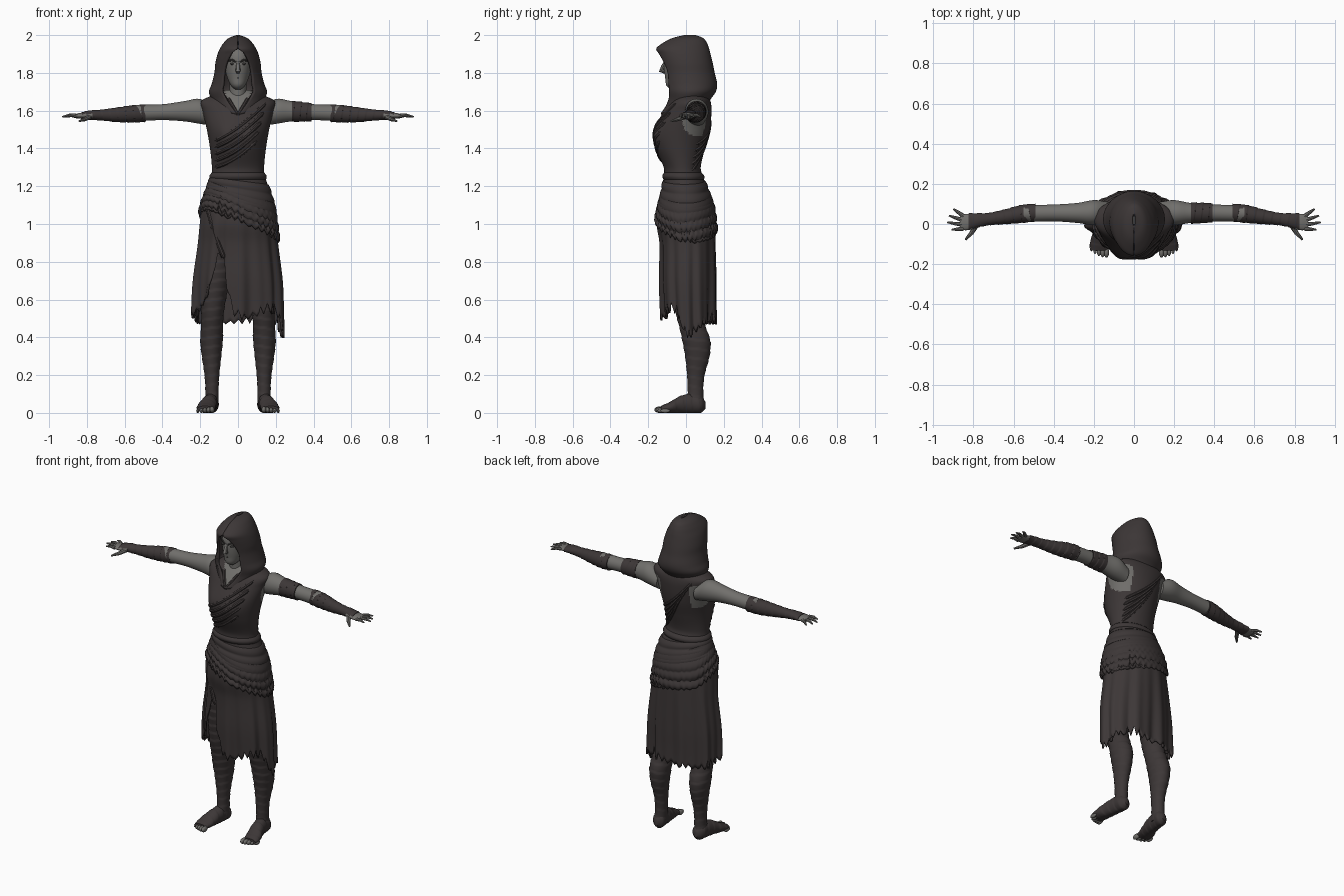
import bpy, bmesh, math, random
from math import sin, cos, pi, tau, radians
from mathutils import Vector, Matrix

random.seed(4)
old = bpy.data.objects.get("Cube")
if old:
    bpy.data.objects.remove(old, do_unlink=True)


def material(name, rgb):
    mat = bpy.data.materials.new(name)
    mat.use_nodes = True
    mat.diffuse_color = (*rgb, 1)
    mat.node_tree.nodes["Principled BSDF"].inputs["Base Color"].default_value = (*rgb, 1)
    return mat


CLOTH = material("dark cloth", (.046, .038, .038))
SKIN = material("grey skin", (.165, .16, .15))
SHADOW = material("eye shadow", (.05, .047, .045))
parts = []


def finish(name, bm, mats, rule=None, closed=True):
    """Turn a bmesh into a named object, painting faces by a rule."""
    if closed:
        bmesh.ops.recalc_face_normals(bm, faces=bm.faces)
    mesh = bpy.data.meshes.new(name)
    if rule:
        for face in bm.faces:
            face.material_index = int(rule(face.calc_center_median()))
    bm.to_mesh(mesh)
    bm.free()
    for mat in mats:
        mesh.materials.append(mat)
    obj = bpy.data.objects.new(name, mesh)
    bpy.context.collection.objects.link(obj)
    parts.append(obj)
    return obj


def curve(keys, t):
    """Smooth interpolation of rows sorted by their first value."""
    t = min(max(t, keys[0][0]), keys[-1][0])
    i = next(k for k in range(len(keys) - 1) if t <= keys[k + 1][0])
    h = keys[i + 1][0] - keys[i][0]
    u = (t - keys[i][0]) / h

    def slope(k, c):
        a, b = keys[max(k - 1, 0)], keys[min(k + 1, len(keys) - 1)]
        return (b[c] - a[c]) / (b[0] - a[0])
    return [(2*u**3 - 3*u*u + 1) * keys[i][c] + (3*u*u - 2*u**3) * keys[i + 1][c]
            + h * ((u**3 - 2*u*u + u) * slope(i, c) + (u**3 - u*u) * slope(i + 1, c))
            for c in range(1, len(keys[0]))]


def grid(name, rows, mats, wrap=True, cap=True, thick=0, rule=None):
    bm = bmesh.new()
    vs = [[bm.verts.new(p) for p in row] for row in rows]
    n = len(rows[0])
    for lo, hi in zip(vs, vs[1:]):
        for j in range(n if wrap else n - 1):
            k = (j + 1) % n
            bm.faces.new((lo[j], lo[k], hi[k], hi[j]))
    if cap:
        bm.faces.new(vs[0][::-1])
        bm.faces.new(vs[-1])
    obj = finish(name, bm, mats, rule, cap)
    if thick:
        mod = obj.modifiers.new("thickness", "SOLIDIFY")
        mod.thickness, mod.offset = thick, -1
    return obj


def loft(name, keys, axis, mat, side=1, n=24, seg=32, wraps=0, amp=.06):
    """Elliptical tube along an axis; wraps adds spiral bandage ridges."""
    rows = []
    for i in range(n + 1):
        t = keys[0][0] + (keys[-1][0] - keys[0][0]) * i / n
        ca, cb, ra, rb = curve(keys, t)
        row = []
        for j in range(seg):
            q = tau * j / seg
            g = 1 + amp * ((t * wraps + j / seg) % 1) if wraps else 1
            a, b = ca + ra * g * sin(q), cb - rb * g * cos(q)
            x, y, z = {"x": (t, a, b), "y": (a, t, b), "z": (a, b, t)}[axis]
            row.append((x * side, y, max(z, 0)))
        rows.append(row)
    return grid(name, rows, [mat])


def ball(name, at, size, mat):
    bm = bmesh.new()
    bmesh.ops.create_uvsphere(bm, u_segments=20, v_segments=12, radius=1,
                              matrix=Matrix.Translation(at) @ Matrix.Diagonal((*size, 1)))
    return finish(name, bm, [mat])


def tube(name, points, radii, mat):
    data = bpy.data.curves.new(name, "CURVE")
    data.dimensions, data.bevel_depth, data.bevel_resolution = "3D", 1, 2
    data.use_fill_caps = True
    line = data.splines.new("POLY")
    line.points.add(len(points) - 1)
    for i, (dot, p) in enumerate(zip(line.points, points)):
        dot.co = (*p, 1)
        dot.radius = radii[min(i, len(radii) - 1)]
    data.materials.append(mat)
    obj = bpy.data.objects.new(name, data)
    bpy.context.collection.objects.link(obj)
    bpy.ops.object.select_all(action="DESELECT")
    bpy.context.view_layer.objects.active = obj
    obj.select_set(True)
    bpy.ops.object.convert(target="MESH")
    parts.append(bpy.context.view_layer.objects.active)


# Body profile: height, centre y, half width, half depth
BODY = [(.38, .02, .24, .14), (.55, .015, .238, .143), (.7, .012, .233, .148), (.9, .01, .21, .147),
        (1, 0, .202, .153), (1.1, 0, .19, .142), (1.2, -.007, .16, .115), (1.26, -.015, .141, .101),
        (1.3, -.02, .138, .098), (1.4, -.03, .148, .13), (1.5, -.02, .165, .146),
        (1.6, .01, .188, .125), (1.65, .025, .195, .105), (1.68, .03, .14, .085), (1.71, .03, .07, .06)]


def body_point(q, z, off=0):
    cy, rx, ry = curve(BODY, z)
    x = (rx + off) * sin(q)
    bust = .013 * math.exp(-((abs(x) - .075) / .045)**2 - ((z - 1.47) / .06)**2) if cos(q) > 0 else 0
    return Vector((x, cy - (ry + off) * cos(q) - bust, z))


def sheet(name, top, bottom, off, thick, n=28, seg=216):
    rows = []
    for i in range(n + 1):
        row = []
        for j in range(seg):
            q = tau * j / seg - pi
            lo, hi = bottom(q, j), top(q)
            row.append(body_point(q, lo + (hi - lo) * i / n, off(q, i / n)))
        rows.append(row)
    return grid(name, rows, [CLOTH], cap=False, thick=thick)


# Tunic: bare V at the neck and bare skin around the armholes
def bare(p):
    neck = p.y < 0 and abs(p.x) < (p.z - 1.575) * .6
    arm = abs(p.x) > .1 and ((p.y - .06) / .08)**2 + ((p.z - 1.55) / .085)**2 < 1
    return neck or arm


grid("tunic", [[body_point(tau * j / 120, 1.1 + .61 * i / 70) for j in range(120)] for i in range(71)],
     [CLOTH, SKIN], rule=bare)


# Wrapped folds across chest and back
def fold(name, a, b, r, back=False, sag=.02):
    pts = []
    for i in range(21):
        u = i / 20
        x, z = a[0] + (b[0] - a[0]) * u, a[1] + (b[1] - a[1]) * u - sag * sin(pi * u)
        q = math.asin(max(-1, min(1, x / curve(BODY, z)[1])))
        pts.append(body_point(pi - q if back else q, z, -r * .45))
    tube(name, pts, [r * .5] + [r] * 19 + [r * .5], CLOTH)


for k in range(5):
    fold(f"chest_fold_{k}", (.15 - .012 * k, 1.64 - .05 * k), (-.125, 1.44 - .035 * k), .011)
    fold(f"back_fold_{k}", (-.12 + .02 * k, 1.64 - .03 * k), (.12, 1.42 - .035 * k), .01, True)
for s in (-1, 1):
    fold(f"neck_edge_{s}", (s * .055, 1.665), (0, 1.575), .011, sag=0)
fold("skirt_flap_edge", (-.17, 1.1), (-.075, .82), .012)

# Ragged skirt with folds and a front slit, angle in degrees from the front
teeth = [random.uniform(.01, .07) for _ in range(36)]
HEM = [(-180, .47), (-120, .47), (-85, .5), (-57, .56), (-39, .66), (-25, .82), (-17, .7), (-10, .56),
       (0, .49), (45, .53), (65, .5), (84, .4), (95, .4), (110, .44), (130, .47), (180, .47)]


def ragged(keys, scale):
    return lambda q, j: curve(keys, math.degrees(q))[0] + scale * teeth[j // 6 % 36] * abs(j % 6 / 3 - 1)


sheet("skirt", lambda q: 1.12, ragged(HEM, 1),
      lambda q, v: (1 - v) * (.009 * cos(9 * q) + .005 * sin(17 * q)), .012)

# Draped hip sash, lower on the left, and the belt
DRAPE = [(-180, .95), (-135, .98), (-90, 1.05), (-50, 1.08), (0, 1.01), (60, .92), (90, .9), (135, .92), (180, .95)]
sheet("hip_sash", lambda q: 1.17 - .06 * sin(q), ragged(DRAPE, .4),
      lambda q, v: .006 + .01 * abs(sin(4 * pi * v + .5 * sin(2 * q))) * (1.15 - v), .015, n=48)
sheet("upper_sash", lambda q: 1.23 - .02 * sin(q), lambda q, j: 1.1 - .05 * sin(q),
      lambda q, v: .003 + .006 * abs(sin(3 * pi * v)), .01)
sheet("belt", lambda q: 1.272, lambda q, j: 1.235, lambda q, v: .009 * sin(pi * v), .008, n=8)

# Hood: height, half width, front y, back y, half opening
HOOD = [(1.585, .07, -.135, .09, .008), (1.62, .115, -.115, .11, .034), (1.66, .14, -.105, .13, .062),
        (1.7, .154, -.11, .158, .083), (1.74, .14, -.118, .165, .08), (1.8, .125, -.125, .152, .075),
        (1.85, .12, -.135, .142, .062), (1.9, .108, -.15, .13, .035), (1.93, .095, -.157, .122, .004),
        (1.96, .075, -.12, .11, .002), (1.985, .048, -.07, .09, .001), (2, .008, -.01, .05, .0005)]
rows = []
for i in range(61):
    z = 1.585 + .415 * (1 - (1 - i / 60)**1.5)
    rx, front, back, gap = curve(HOOD, z)
    start = math.asin(max(0, min(.95, gap / rx)))
    angles = [start + (tau - 2 * start) * j / 64 for j in range(65)]
    rows.append([(rx * sin(q), (front + back) / 2 - (back - front) / 2 * cos(q), z) for q in angles])
grid("hood", rows, [CLOTH], wrap=False, cap=False, thick=.014)

# Head and face
loft("neck", [(1.58, 0, .0, .06, .06), (1.66, 0, -.005, .047, .05), (1.78, 0, -.01, .045, .05)], "z", SKIN)
loft("head", [(1.712, 0, -.06, .014, .02), (1.73, 0, -.058, .035, .045), (1.77, 0, -.042, .055, .067),
              (1.81, 0, -.027, .067, .088), (1.85, 0, -.022, .071, .095), (1.9, 0, -.02, .066, .09),
              (1.94, 0, -.01, .045, .065), (1.955, 0, -.01, .01, .02)], "z", SKIN)
tube("nose", [(0, -.108, 1.86), (0, -.122, 1.835), (0, -.13, 1.812), (0, -.108, 1.803)], [.007, .01, .014, .009], SKIN)
tube("mouth", [(-.023, -.094, 1.77), (0, -.107, 1.773), (.023, -.094, 1.77)], [.003, .005, .003], SHADOW)
for s in (-1, 1):
    ball(f"eye_{s}", (s * .028, -.106, 1.848), (.014, .007, .006), SHADOW)
    tube(f"brow_{s}", [(s * .01, -.113, 1.858), (s * .03, -.108, 1.868), (s * .052, -.088, 1.866)], [.006], SHADOW)

# Limbs, mirrored
ARM = [(.13, .06, 1.57, .05, .05), (.2, .057, 1.596, .062, .066), (.28, .055, 1.597, .05, .054),
       (.4, .055, 1.592, .042, .042), (.55, .052, 1.587, .042, .044)]
BRACER = [(.49, .057, 1.587, .043, .045), (.56, .05, 1.583, .043, .044), (.65, .035, 1.578, .035, .036),
          (.72, .025, 1.577, .03, .028), (.78, .018, 1.577, .034, .024), (.825, .012, 1.574, .04, .018)]
HAND = [(.77, .015, 1.575, .032, .02), (.83, .01, 1.573, .041, .016), (.867, .008, 1.571, .037, .01)]
FINGERS = [(.04, .9, .075), (.018, .922, .042), (-.004, .93, .008), (-.024, .908, -.028)]
LEG = [(.03, .14, .05, .036, .045), (.12, .138, .05, .034, .04), (.2, .138, .052, .038, .045),
       (.3, .14, .06, .05, .063), (.38, .14, .055, .058, .072), (.45, .138, .036, .057, .068),
       (.52, .135, .015, .057, .066), (.6, .13, .01, .064, .073), (.75, .115, .01, .08, .088), (1, .1, .01, .085, .1)]
FOOT = [(-.132, .174, .02, .042, .016), (-.08, .168, .03, .047, .03), (-.03, .155, .044, .042, .044),
        (.03, .145, .05, .038, .05), (.08, .14, .045, .036, .042), (.102, .14, .04, .012, .018)]
for s, side in ((1, "left"), (-1, "right")):
    loft(side + "_arm", ARM, "x", SKIN, s)
    loft(side + "_bracer", BRACER, "x", CLOTH, s, n=90, wraps=24, amp=.08)
    loft(side + "_hand", HAND, "x", SKIN, s, n=10)
    for k, (y, tx, ty) in enumerate(FINGERS):
        tube(f"{side}_finger_{k}", [(s * .85, y, 1.572), (s * (.85 + tx) / 2, (y + ty) / 2, 1.576), (s * tx, ty, 1.568)],
             [.011, .009, .004], SKIN)
    tube(side + "_thumb", [(s * .785, -.005, 1.568), (s * .81, -.045, 1.555), (s * .84, -.078, 1.545)],
         [.014, .011, .005], SKIN)
    loft(side + "_leg", LEG, "z", CLOTH, s, n=130, wraps=20)
    loft(side + "_foot", FOOT, "y", CLOTH, s, n=50, wraps=24)
    for k in range(5):
        r = .017 - .0015 * k
        ball(f"{side}_toe_{k}", (s * (.137 + .019 * k), -.142 + .002 * k * k, r), (r * .75, .026, r), SKIN)
loft("left_armband", [(.285, .055, 1.596, .052, .054), (.39, .055, 1.592, .046, .047)], "x", CLOTH, n=40, wraps=28)

# Smooth shading with crisp edges
bpy.ops.object.select_all(action="DESELECT")
for obj in parts:
    obj.select_set(True)
bpy.context.view_layer.objects.active = parts[0]
bpy.ops.object.shade_smooth_by_angle(angle=radians(40))
